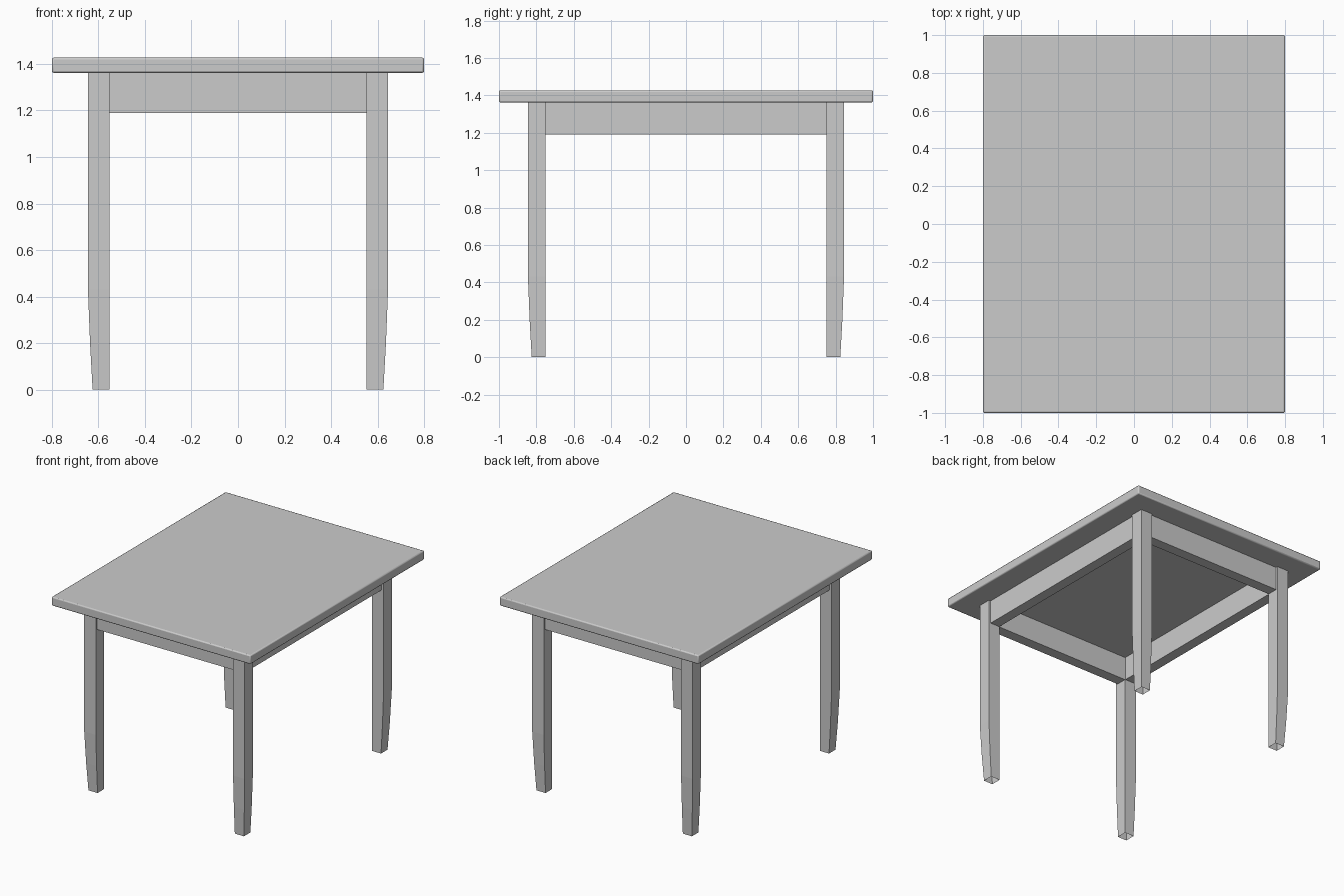
import bpy, bmesh

if "Cube" in bpy.data.objects:
    bpy.data.objects.remove(bpy.data.objects["Cube"])


def make_object(name, bm):
    bmesh.ops.recalc_face_normals(bm, faces=bm.faces[:])
    mesh = bpy.data.meshes.new(name)
    bm.to_mesh(mesh)
    bm.free()
    ob = bpy.data.objects.new(name, mesh)
    bpy.context.collection.objects.link(ob)
    return ob


def box(name, lo, hi):
    bm = bmesh.new()
    bmesh.ops.create_cube(bm, size=1)
    for v in bm.verts:
        v.co = [(a + b) / 2 + c * (b - a) for a, b, c in zip(lo, hi, v.co)]
    return make_object(name, bm)


def leg(name, sx, sy):
    # square leg, straight inside, outer faces tapering toward the foot
    bm = bmesh.new()
    rings = []
    for z, inset in ((0, 0.02), (0.2, 0.009), (0.43, 0), (1.365, 0)):
        x, y = 0.645 - inset, 0.845 - inset
        rings.append([bm.verts.new((sx * px, sy * py, z)) for px, py in
                      ((0.552, 0.75), (x, 0.75), (x, y), (0.552, y))])
    for a, b in zip(rings, rings[1:]):
        for i in range(4):
            j = (i + 1) % 4
            bm.faces.new((a[i], a[j], b[j], b[i]))
    bm.faces.new(rings[-1])
    foot = bm.faces.new(rings[0])
    bmesh.ops.recalc_face_normals(bm, faces=bm.faces[:])
    # the foot is open underneath
    bmesh.ops.delete(bm, geom=[foot], context='FACES_ONLY')
    mesh = bpy.data.meshes.new(name)
    bm.to_mesh(mesh)
    bm.free()
    ob = bpy.data.objects.new(name, mesh)
    bpy.context.collection.objects.link(ob)


# Table top with softened edges
top = box("table_top", (-0.8, -1, 1.362), (0.8, 1, 1.427))
bev = top.modifiers.new("soft_edges", 'BEVEL')
bev.width = 0.008
bev.segments = 2
bpy.context.view_layer.objects.active = top
top.select_set(True)
bpy.ops.object.shade_smooth_by_angle(angle=0.7)

# Four legs
for sy, end in ((-1, "front"), (1, "back")):
    for sx, side in ((-1, "left"), (1, "right")):
        leg(f"{end}_{side}_leg", sx, sy)

# Apron boards between the legs
for s, end, side in ((-1, "front", "left"), (1, "back", "right")):
    y0, y1 = sorted((s * 0.752, s * 0.83))
    box(f"{end}_apron", (-0.553, y0, 1.19), (0.553, y1, 1.363))
    x0, x1 = sorted((s * 0.554, s * 0.63))
    box(f"{side}_apron", (x0, -0.752, 1.19), (x1, 0.752, 1.363))
